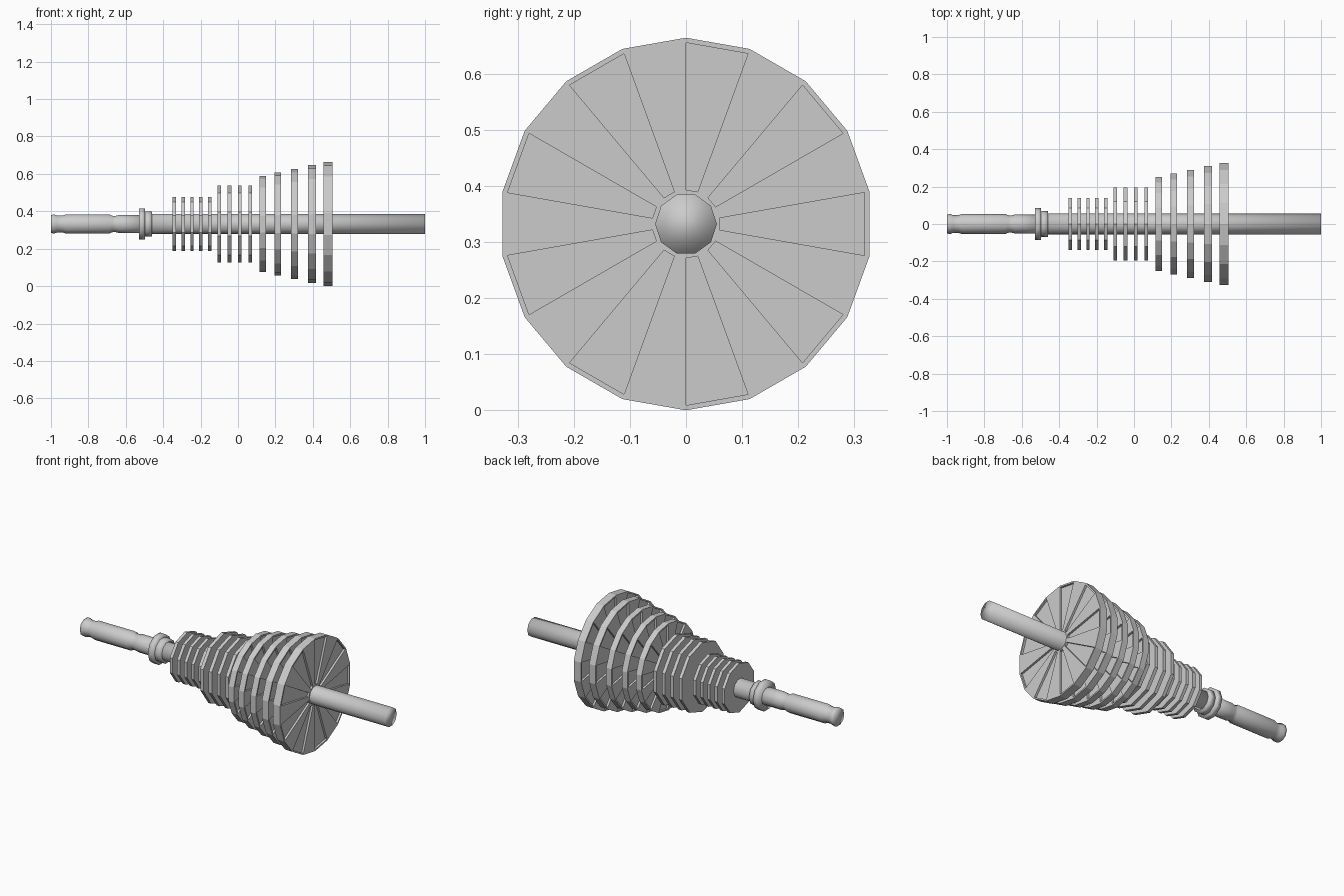
import bpy
import bmesh
from math import sin, cos, pi

cube = bpy.data.objects.get("Cube")
if cube:
    bpy.data.objects.remove(cube, do_unlink=True)

AXIS_Z = 0.332

grey = bpy.data.materials.new("plain_grey")
grey.use_nodes = True
colour = (0.6, 0.6, 0.6, 1)
grey.diffuse_color = colour
grey.node_tree.nodes["Principled BSDF"].inputs["Base Color"].default_value = colour


def ring(bm, x, radius, sides, start):
    """Polygon of vertices around the shaft axis."""
    turn = 2 * pi / sides
    return [bm.verts.new((x, radius * cos(start + k * turn),
                          AXIS_Z + radius * sin(start + k * turn)))
            for k in range(sides)]


def lathe(name, profile, sides, start, smooth=False, pocket_band=(), pocket_depth=0):
    """Spin (x, radius) points about the x axis; sink alternate sectors of chosen bands."""
    bm = bmesh.new()
    rings = [ring(bm, x, r, sides, start) for x, r in profile]
    pockets = []
    for band, (a, b) in enumerate(zip(rings, rings[1:])):
        for k in range(sides):
            n = (k + 1) % sides
            face = bm.faces.new((a[k], a[n], b[n], b[k]))
            if band in pocket_band and k % 2:
                pockets.append(face)
    bm.faces.new(rings[0])
    bm.faces.new(rings[-1])
    bmesh.ops.recalc_face_normals(bm, faces=bm.faces[:])
    if pockets:
        bmesh.ops.inset_individual(bm, faces=pockets, thickness=0, depth=-pocket_depth)
    for face in bm.faces:
        face.smooth = smooth
    mesh = bpy.data.meshes.new(name)
    bm.to_mesh(mesh)
    bm.free()
    mesh.materials.append(grey)
    obj = bpy.data.objects.new(name, mesh)
    bpy.context.collection.objects.link(obj)
    return obj


# Main shaft, running the length behind the collar
lathe("main_shaft", [(-0.5, 0.055), (1, 0.055)], 10, 0, smooth=True)

# Grooved front spindle with a knobbed tip
lathe("front_spindle",
      [(-1, 0.05), (-0.985, 0.054), (-0.965, 0.047), (-0.94, 0.047),
       (-0.92, 0.054), (-0.69, 0.054), (-0.67, 0.046), (-0.655, 0.046),
       (-0.635, 0.051), (-0.5, 0.051)], 10, 0, smooth=True)

# Stepped collar
lathe("collar_flange", [(-0.53, 0.086), (-0.497, 0.086)], 10, 0, smooth=True)
lathe("collar_step", [(-0.5, 0.07), (-0.46, 0.07)], 10, 0, smooth=True)

# Small and medium compressor discs
for i in range(5):
    x = -0.34 + 0.047 * i
    lathe(f"small_disc_{i + 1}", [(x - 0.009, 0.145), (x + 0.009, 0.145)], 10, pi / 2)
for i in range(4):
    x = -0.1 + 0.055 * i
    lathe(f"medium_disc_{i + 1}", [(x - 0.01, 0.205), (x + 0.01, 0.205)], 10, pi / 2)

# Large discs with wedge pockets sunk in both faces
large = [(0.132, 0.256, 0.036), (0.212, 0.275, 0.036), (0.302, 0.293, 0.036),
         (0.395, 0.315, 0.042), (0.481, 0.332, 0.048)]
for i, (x, r, width) in enumerate(large):
    lo, hi = x - width / 2, x + width / 2
    lathe(f"large_disc_{i + 1}",
          [(lo, 0.061), (lo, r - 0.009), (lo, r), (hi, r), (hi, r - 0.009), (hi, 0.061)],
          18, pi / 2, pocket_band=(0, 4), pocket_depth=0.012)
